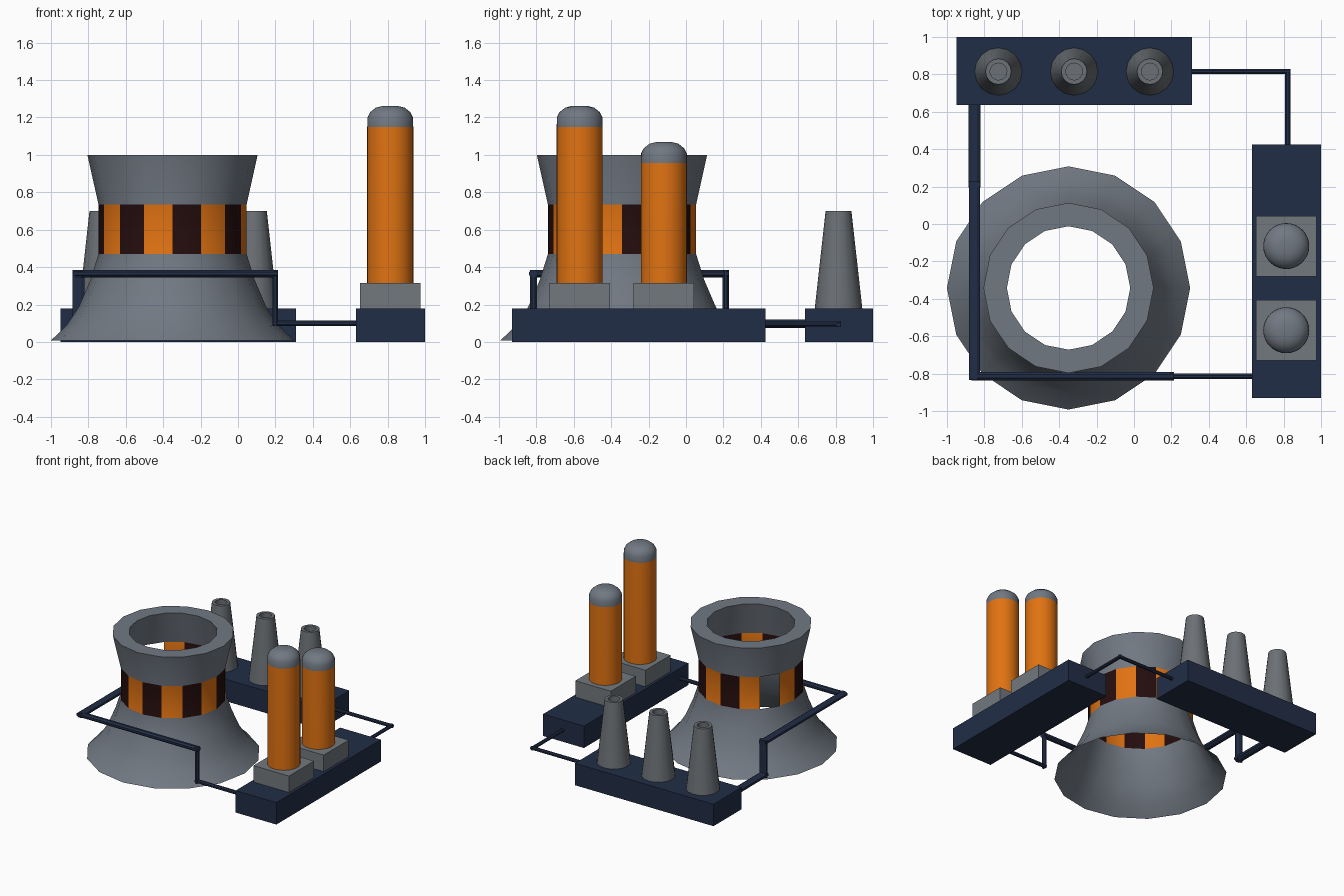
import bpy, bmesh, math
from mathutils import Vector

if "Cube" in bpy.data.objects:
    bpy.data.objects.remove(bpy.data.objects["Cube"])


def material(name, rgb):
    m = bpy.data.materials.new(name)
    m.diffuse_color = (*rgb, 1)
    m.use_nodes = True
    m.node_tree.nodes["Principled BSDF"].inputs["Base Color"].default_value = m.diffuse_color
    return m


GREY = material("concrete grey", (0.165, 0.19, 0.225))
PLINTH = material("plinth grey", (0.17, 0.19, 0.21))
STACK = material("stack grey", (0.15, 0.165, 0.18))
ORANGE = material("orange", (0.75, 0.17, 0.006))
DARK = material("dark brown", (0.018, 0.004, 0.004))
NAVY = material("navy", (0.0155, 0.027, 0.062))


def finish(name, bm, mats, smooth=None):
    me = bpy.data.meshes.new(name)
    bm.to_mesh(me)
    bm.free()
    ob = bpy.data.objects.new(name, me)
    bpy.context.collection.objects.link(ob)
    for m in mats:
        me.materials.append(m)
    if smooth:
        bpy.ops.object.select_all(action='DESELECT')
        ob.select_set(True)
        bpy.context.view_layer.objects.active = ob
        bpy.ops.object.shade_smooth_by_angle(angle=math.radians(smooth))
    return ob


def lathe(name, profile, sides, cx, cy, mats, rule=None, smooth=30):
    """Spin (radius, z) points; rule(ring, side) gives a material index or None for a gap."""
    bm = bmesh.new()
    rings = []
    for r, z in profile:
        rings.append([bm.verts.new((cx + r * math.cos(math.tau * j / sides),
                                    cy + r * math.sin(math.tau * j / sides), z))
                      for j in range(sides)])
    for i in range(len(rings) - 1):
        for j in range(sides):
            idx = rule(i, j) if rule else 0
            if idx is None:
                continue
            k = (j + 1) % sides
            f = bm.faces.new((rings[i][j], rings[i][k], rings[i + 1][k], rings[i + 1][j]))
            f.material_index = idx
    bmesh.ops.remove_doubles(bm, verts=bm.verts[:], dist=1e-5)
    return finish(name, bm, mats, smooth)


def box(name, lo, hi, mat):
    bm = bmesh.new()
    bmesh.ops.create_cube(bm, size=1)
    for v in bm.verts:
        v.co = Vector(((l + h) / 2 + c * (h - l) for c, l, h in zip(v.co, lo, hi)))
    return finish(name, bm, [mat])


def pipe(name, points, sizes):
    """Octagonal pipe along axis-aligned runs; sizes are half-widths in x, y, z per run."""
    bm = bmesh.new()
    for p, q, s in zip(points, points[1:], sizes):
        p, q, s = Vector(p), Vector(q), Vector(s)
        axis = max(range(3), key=lambda a: abs(q[a] - p[a]))
        a, b = [k for k in range(3) if k != axis]
        lo, hi = sorted((p[axis], q[axis]))
        ends = []
        for t in (lo - s[axis], hi + s[axis]):
            ring = []
            for j in range(8):
                ang = math.tau * (j + 0.5) / 8
                co = p.copy()
                co[axis] = t
                co[a] += s[a] * math.cos(ang) / math.cos(math.pi / 8)
                co[b] += s[b] * math.sin(ang) / math.cos(math.pi / 8)
                ring.append(bm.verts.new(co))
            ends.append(ring)
        for j in range(8):
            k = (j + 1) % 8
            bm.faces.new((ends[0][j], ends[0][k], ends[1][k], ends[1][j]))
        bm.faces.new(ends[0])
        bm.faces.new(ends[1])
    bmesh.ops.recalc_face_normals(bm, faces=bm.faces[:])
    return finish(name, bm, [NAVY])


# Cooling tower: open shell, striped band with one missing panel, thick rim
def tower_rule(i, j):
    if i == 4:
        return None if j == 6 else (2 if j % 2 == 0 else 1)
    return 0


lathe("cooling_tower",
      [(0.65, 0.008), (0.565, 0.09), (0.50, 0.19), (0.44, 0.33), (0.396, 0.47),
       (0.396, 0.735), (0.455, 1.0), (0.33, 1.0), (0.39, 0.735)],
      16, -0.35, -0.342, [GREY, ORANGE, DARK], tower_rule)

# Platforms
box("right_platform", (0.63, -0.93, 0), (1.0, 0.425, 0.18), NAVY)
box("back_platform", (-0.95, 0.635, 0), (0.31, 1.0, 0.18), NAVY)

# Storage columns on plinths, with domed caps
for label, y, top in (("tall", -0.568, 1.15), ("short", -0.118, 0.957)):
    box(label + "_plinth", (0.652, y - 0.162, 0.18), (0.975, y + 0.162, 0.315), PLINTH)
    lathe(label + "_column",
          [(0, 0.315), (0.123, 0.315), (0.123, top), (0.122, top + 0.05),
           (0.108, top + 0.078), (0.078, top + 0.102), (0.04, top + 0.112), (0, top + 0.112)],
          32, 0.814, y, [ORANGE, GREY], lambda i, j: 1 if i >= 2 else 0, 40)

# Chimney stacks with recessed tops
for n, x in enumerate((-0.725, -0.32, 0.085)):
    lathe("chimney_%d" % (n + 1),
          [(0, 0.18), (0.127, 0.18), (0.069, 0.70), (0.045, 0.70), (0.045, 0.62), (0, 0.62)],
          16, x, 0.815, [STACK])

# Connecting pipes
pipe("back_pipe", [(0.822, 0.41, 0.097), (0.822, 0.815, 0.097), (0.30, 0.815, 0.097)],
     [(0.015, 0.013, 0.013), (0.013, 0.014, 0.013)])
pipe("front_pipe",
     [(0.64, -0.815, 0.1), (0.2, -0.815, 0.1), (0.2, -0.815, 0.365),
      (-0.853, -0.815, 0.365), (-0.853, 0.212, 0.365), (-0.853, 0.212, 0.098),
      (-0.853, 0.64, 0.098)],
     [(0.014, 0.015, 0.014), (0.015, 0.018, 0.015), (0.015, 0.023, 0.02),
      (0.03, 0.018, 0.02), (0.032, 0.017, 0.02), (0.032, 0.017, 0.022)])
